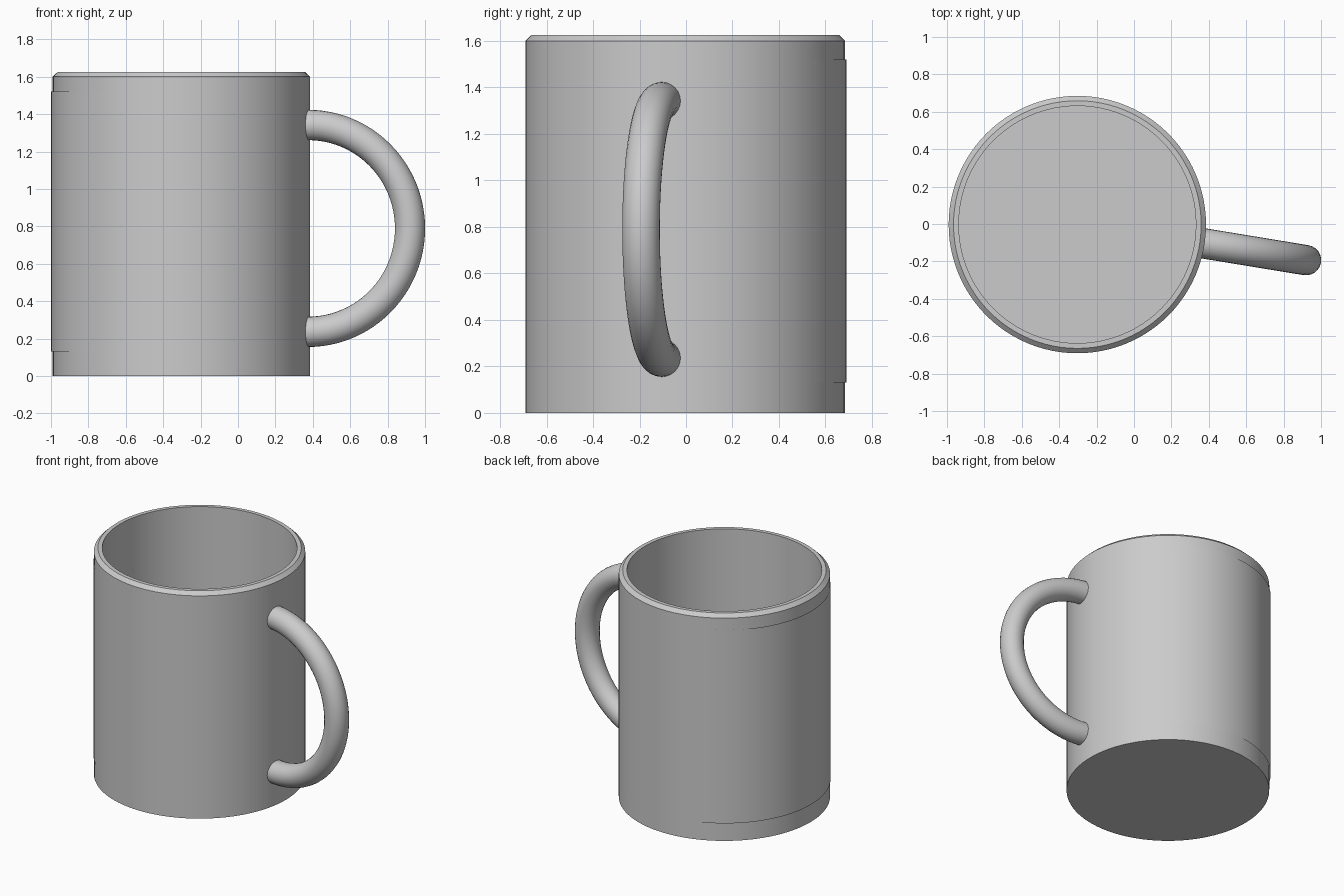
import bpy, math
from mathutils import Vector

if "Cube" in bpy.data.objects:
    bpy.data.objects.remove(bpy.data.objects["Cube"])

SEG = 96


def add_mesh(name, verts, faces, location):
    mesh = bpy.data.meshes.new(name)
    mesh.from_pydata(verts, [], faces)
    obj = bpy.data.objects.new(name, mesh)
    bpy.context.collection.objects.link(obj)
    obj.location = location
    bpy.ops.object.select_all(action='DESELECT')
    obj.select_set(True)
    bpy.context.view_layer.objects.active = obj
    bpy.ops.object.shade_smooth_by_angle(angle=math.radians(30))
    return obj


def lathe(name, profile, location, capped):
    """Turn (radius, z) points around z; optionally close both ends."""
    verts = [(r * math.cos(2 * math.pi * i / SEG), r * math.sin(2 * math.pi * i / SEG), z)
             for r, z in profile for i in range(SEG)]
    faces = [(k * SEG + i, k * SEG + (i + 1) % SEG,
              (k + 1) * SEG + (i + 1) % SEG, (k + 1) * SEG + i)
             for k in range(len(profile) - 1) for i in range(SEG)]
    if capped:
        last = (len(profile) - 1) * SEG
        faces += [tuple(reversed(range(SEG))), tuple(range(last, last + SEG))]
    return add_mesh(name, verts, faces, location)


# Cup: outer wall, chamfered rim, inner wall and floor
lathe("cup_body", [(0.688, 0), (0.688, 1.6), (0.662, 1.625), (0.634, 1.625), (0.634, 0.06)],
      (-0.303, -0.003, 0), True)

# Wrap: thin sleeve shifted slightly so it stands proud at the back left
lathe("wrap_sleeve", [(0.688, 0.13), (0.688, 1.52)], (-0.311, 0.003, 0), False)

# Handle: half ring in a vertical plane, its ends sunk into the wall
R, TUBE, STEPS, SIDES, SINK = 0.553, 0.081, 48, 24, 0.02
turn = math.radians(-9.3)
out = Vector((math.cos(turn), math.sin(turn), 0))
side = Vector((-math.sin(turn), math.cos(turn), 0))
up = Vector((0, 0, 1))
path = [(-SINK * out - R * up, -up)]
for k in range(STEPS + 1):
    a = -math.pi / 2 + math.pi * k / STEPS
    radial = math.cos(a) * out + math.sin(a) * up
    path.append((R * radial, radial))
path.append((-SINK * out + R * up, up))
verts = [p + TUBE * (math.cos(t) * n + math.sin(t) * side)
         for p, n in path for t in (2 * math.pi * j / SIDES for j in range(SIDES))]
faces = [(k * SIDES + j, (k + 1) * SIDES + j,
          (k + 1) * SIDES + (j + 1) % SIDES, k * SIDES + (j + 1) % SIDES)
         for k in range(len(path) - 1) for j in range(SIDES)]
end = (len(path) - 1) * SIDES
faces += [tuple(range(SIDES)), tuple(reversed(range(end, end + SIDES)))]
handle = add_mesh("handle", verts, faces, (0.374, -0.104, 0.789))

# Make the handle's faces point outwards
bpy.ops.object.mode_set(mode='EDIT')
bpy.ops.mesh.select_all(action='SELECT')
bpy.ops.mesh.normals_make_consistent(inside=False)
bpy.ops.object.mode_set(mode='OBJECT')
